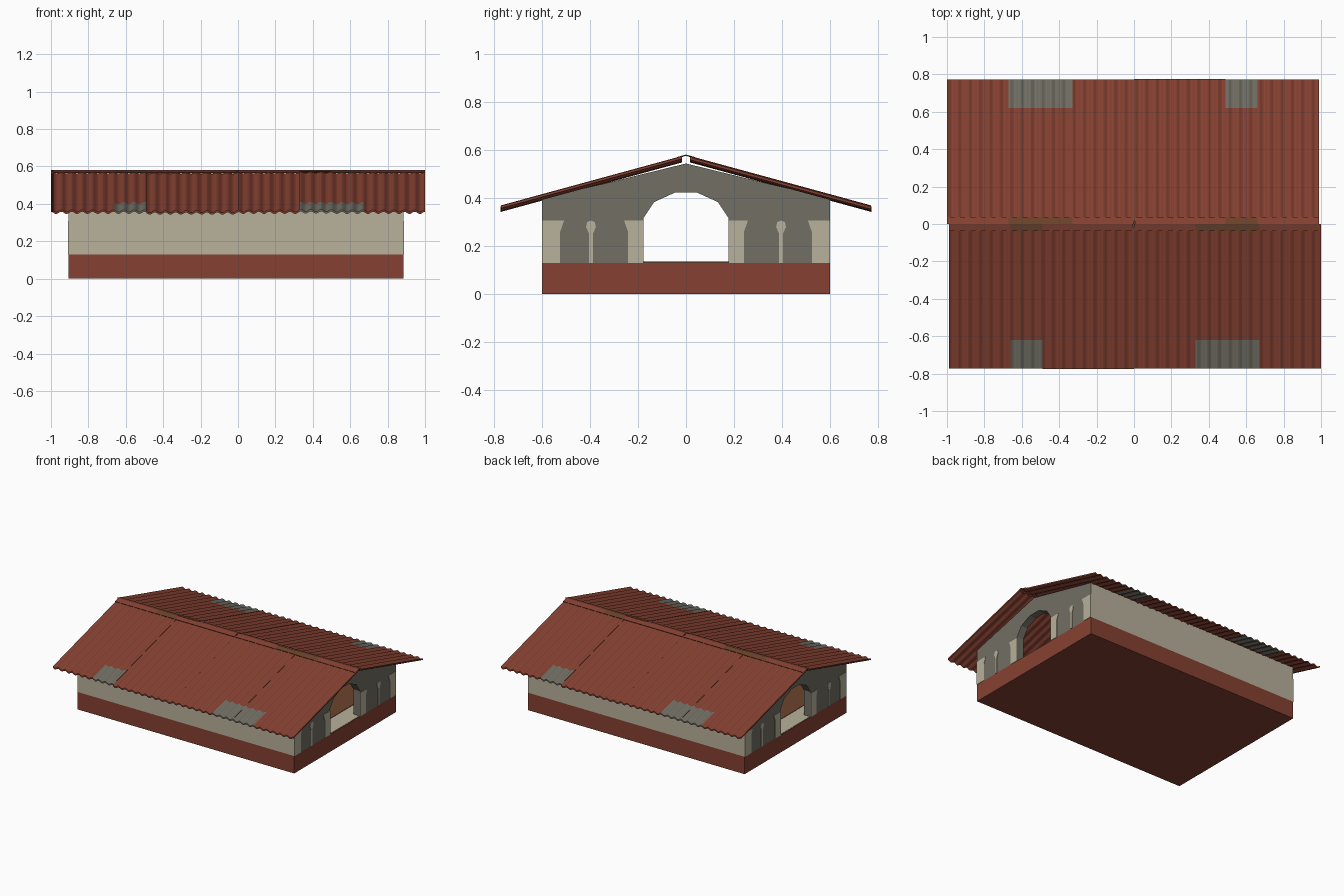
import bpy, bmesh, math

if "Cube" in bpy.data.objects:
    bpy.data.objects.remove(bpy.data.objects["Cube"])

def material(name, rgb):
    m = bpy.data.materials.new(name)
    m.diffuse_color = (*rgb, 1)
    m.use_nodes = True
    m.node_tree.nodes["Principled BSDF"].inputs["Base Color"].default_value = m.diffuse_color
    return m

RED = material("brick_red", (0.24, 0.053, 0.032))
BEIGE = material("beige_plaster", (0.48, 0.44, 0.325))
GREY = material("warm_grey", (0.165, 0.158, 0.125))
BROWN = material("dark_brown", (0.15, 0.056, 0.024))

X0, X1 = -0.905, 0.885      # ends of the building
SLOPE = 0.273
PERIOD = 1 / 18             # corrugation wave

def finish(name, bm, mats):
    bmesh.ops.recalc_face_normals(bm, faces=bm.faces)
    me = bpy.data.meshes.new(name)
    bm.to_mesh(me)
    bm.free()
    for m in mats:
        me.materials.append(m)
    ob = bpy.data.objects.new(name, me)
    bpy.context.collection.objects.link(ob)
    return ob

def box(name, x0, x1, y0, y1, z0, z1, mat):
    bm = bmesh.new()
    bmesh.ops.create_cube(bm, size=1)
    for v in bm.verts:
        v.co = ((x0 + x1) / 2 + v.co.x * (x1 - x0),
                (y0 + y1) / 2 + v.co.y * (y1 - y0),
                (z0 + z1) / 2 + v.co.z * (z1 - z0))
    return finish(name, bm, [mat])

def extrude_x(name, yz, x0, x1, mats, rule=None):
    """Outline in y, z pushed along x."""
    bm = bmesh.new()
    f = bm.faces.new([bm.verts.new((x0, y, z)) for y, z in yz])
    r = bmesh.ops.extrude_face_region(bm, geom=[f])
    for e in r["geom"]:
        if isinstance(e, bmesh.types.BMVert):
            e.co.x = x1
    bmesh.ops.recalc_face_normals(bm, faces=bm.faces)
    if rule:
        for f in bm.faces:
            f.material_index = rule(f)
    return finish(name, bm, mats)

# Plinth and floor
box("plinth", X0, X1, -0.6, 0.6, 0, 0.13, RED)
box("floor_edge", X0 + 0.005, X1 - 0.005, -0.55, 0.55, 0.13, 0.132, BEIGE)
box("floor", X0 + 0.14, X1 - 0.14, -0.55, 0.55, 0.132, 0.135, BROWN)

# Long side walls
for side, s in (("front", -1), ("back", 1)):
    ys = sorted((s * 0.55, s * 0.6))
    box(side + "_wall", X0 + 0.05, X1 - 0.05, *ys, 0.13, 0.398, BEIGE)

# Gable walls with arched openings
half = [(0.045, 0.424), (0.133, 0.384), (0.177, 0.318), (0.177, 0.13), (0.6, 0.13), (0.6, 0.398)]
outline = half + [(0, 0.545)] + [(-y, z) for y, z in reversed(half)]

def gable_rule(f):
    return 1 if abs(f.calc_center_median().y) > 0.59 else 0

# Flared plaster patches painted on the gables
corner = [(0.6, 0.13), (0.525, 0.13), (0.525, 0.26), (0.508, 0.308), (0.6, 0.308)]
jamb = [(0.177, 0.13), (0.242, 0.13), (0.242, 0.26), (0.259, 0.308), (0.177, 0.308)]
strip = [(0.389, 0.13), (0.404, 0.13), (0.404, 0.25), (0.417, 0.28), (0.413, 0.3),
         (0.397, 0.307), (0.38, 0.3), (0.376, 0.28), (0.389, 0.25)]
for end, xo, d in (("right", X1, 1), ("left", X0, -1)):
    extrude_x(end + "_gable", outline, xo - d * 0.055, xo, [GREY, BEIGE], gable_rule)
    for part, pts in (("corner", corner), ("strip", strip), ("jamb", jamb)):
        for s in (-1, 1):
            extrude_x(f"{end}_{part}_patch", [(s * y, z) for y, z in pts],
                      xo - d * 0.001, xo + d * 0.003, [BEIGE])

# Corrugated roof sheets: (x start, x end, lift, has grey eave panel)
SHEETS = [(-0.99, -0.66, 0, False), (-0.66, -0.49, 0, True), (-0.49, -0.24, -0.003, False),
          (-0.24, 0.0, -0.003, False), (0.0, 0.33, 0, False), (0.33, 0.5, 0.002, True),
          (0.5, 0.67, 0, True), (0.67, 1.0, 0, False)]

def roof_sheet(name, xa, xb, lift, panel):
    n = max(8, round((xb - xa) / PERIOD * 8))
    out = 0.003 if lift < 0 else 0
    rows = [0.016, 0.62, 0.772 + out]
    bm = bmesh.new()

    def layer(t):
        grid = []
        for y in rows:
            row = []
            for i in range(n + 1):
                x = xa + (xb - xa) * i / n
                wave = 0.006 * math.cos(2 * math.pi * x / PERIOD)
                row.append(bm.verts.new((x, -y, 0.568 - SLOPE * y + wave + lift + t)))
            grid.append(row)
        return grid

    top, low = layer(0.005), layer(-0.005)
    for g in (top, low):
        for j in range(2):
            for i in range(n):
                f = bm.faces.new((g[j][i], g[j][i + 1], g[j + 1][i + 1], g[j + 1][i]))
                f.material_index = 1 if panel and j == 1 else 0
    for j in (0, 2):                       # ridge and eave edges
        for i in range(n):
            f = bm.faces.new((top[j][i], top[j][i + 1], low[j][i + 1], low[j][i]))
            f.material_index = 1 if panel and j == 2 else 0
    for i in (0, n):                       # side edges
        for j in range(2):
            bm.faces.new((top[j][i], top[j + 1][i], low[j + 1][i], low[j][i]))
    return finish(name, bm, [RED, GREY])

# Ridge flashing strip, brown above the grey panels
def ridge_strip(name, xa, xb, lift, brown):
    yz = [(-0.036, 0.566), (0, 0.577), (0, 0.580), (-0.038, 0.570)]
    return extrude_x(name, [(y, z + lift) for y, z in yz], xa, xb, [BROWN if brown else RED])

# Front slope, then the same turned half round for the back
for side, turn in (("front", 0), ("back", math.pi)):
    for k, (xa, xb, lift, panel) in enumerate(SHEETS):
        roof_sheet(f"{side}_roof_sheet_{k}", xa, xb, lift, panel).rotation_euler.z = turn
        gap = 0.006 if xb == 0 else 0
        ridge_strip(f"{side}_ridge_{k}", xa, xb - gap, max(lift, 0), panel).rotation_euler.z = turn
